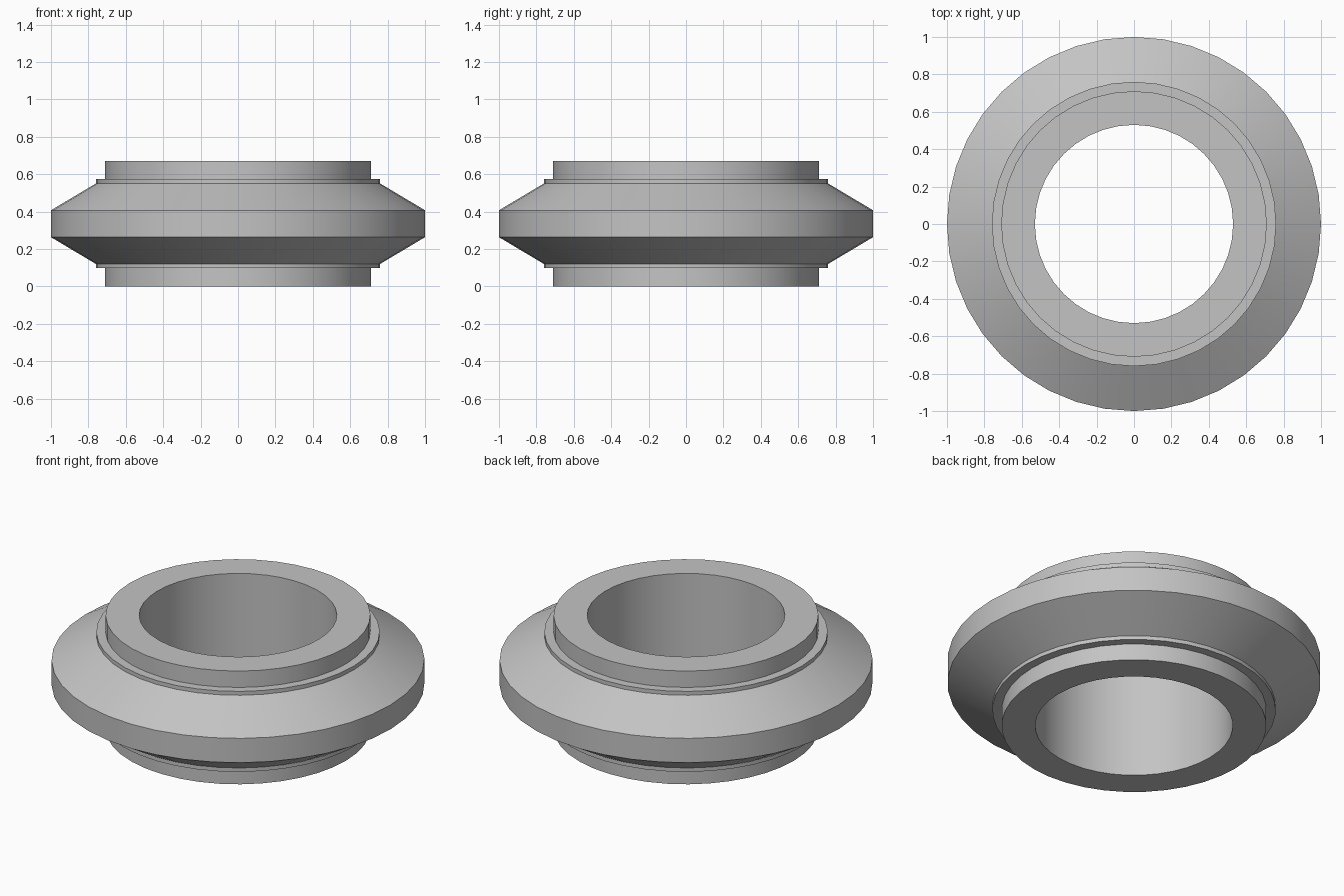
import bpy
import bmesh
from math import radians, tau
from mathutils import Vector

cube = bpy.data.objects.get("Cube")
if cube:
    bpy.data.objects.remove(cube, do_unlink=True)

SIDES = 40

# Plain grey finish
grey = bpy.data.materials.new("plain grey")
grey.use_nodes = True
colour = (0.55, 0.55, 0.55, 1)
grey.diffuse_color = colour
grey.node_tree.nodes["Principled BSDF"].inputs["Base Color"].default_value = colour


def lathe(name, profile):
    """Revolve a closed (radius, height) profile around the z axis."""
    bm = bmesh.new()
    verts = [bm.verts.new((r, 0, z)) for r, z in profile]
    edges = [bm.edges.new((a, b)) for a, b in zip(verts, verts[1:] + verts[:1])]
    bmesh.ops.spin(bm, geom=verts + edges, cent=(0, 0, 0), axis=(0, 0, 1),
                   angle=tau, steps=SIDES, use_duplicate=False)
    bmesh.ops.remove_doubles(bm, verts=bm.verts, dist=0.0005)
    bmesh.ops.recalc_face_normals(bm, faces=bm.faces)
    mesh = bpy.data.meshes.new(name)
    bm.to_mesh(mesh)
    bm.free()
    mesh.materials.append(grey)
    obj = bpy.data.objects.new(name, mesh)
    bpy.context.collection.objects.link(obj)
    bpy.ops.object.select_all(action="DESELECT")
    obj.select_set(True)
    bpy.context.view_layer.objects.active = obj
    bpy.ops.object.shade_smooth_by_angle(angle=radians(30))
    return obj


# Upper half of the section: rim, sloped shoulder, thin step, collar, bore
HEIGHT = 0.67
upper = [(1.0, 0.407), (0.76, 0.55), (0.76, 0.573), (0.71, 0.573),
         (0.71, HEIGHT), (0.53, HEIGHT)]
lower = [(r, HEIGHT - z) for r, z in reversed(upper)]
lathe("flanged_ring", upper + lower)
